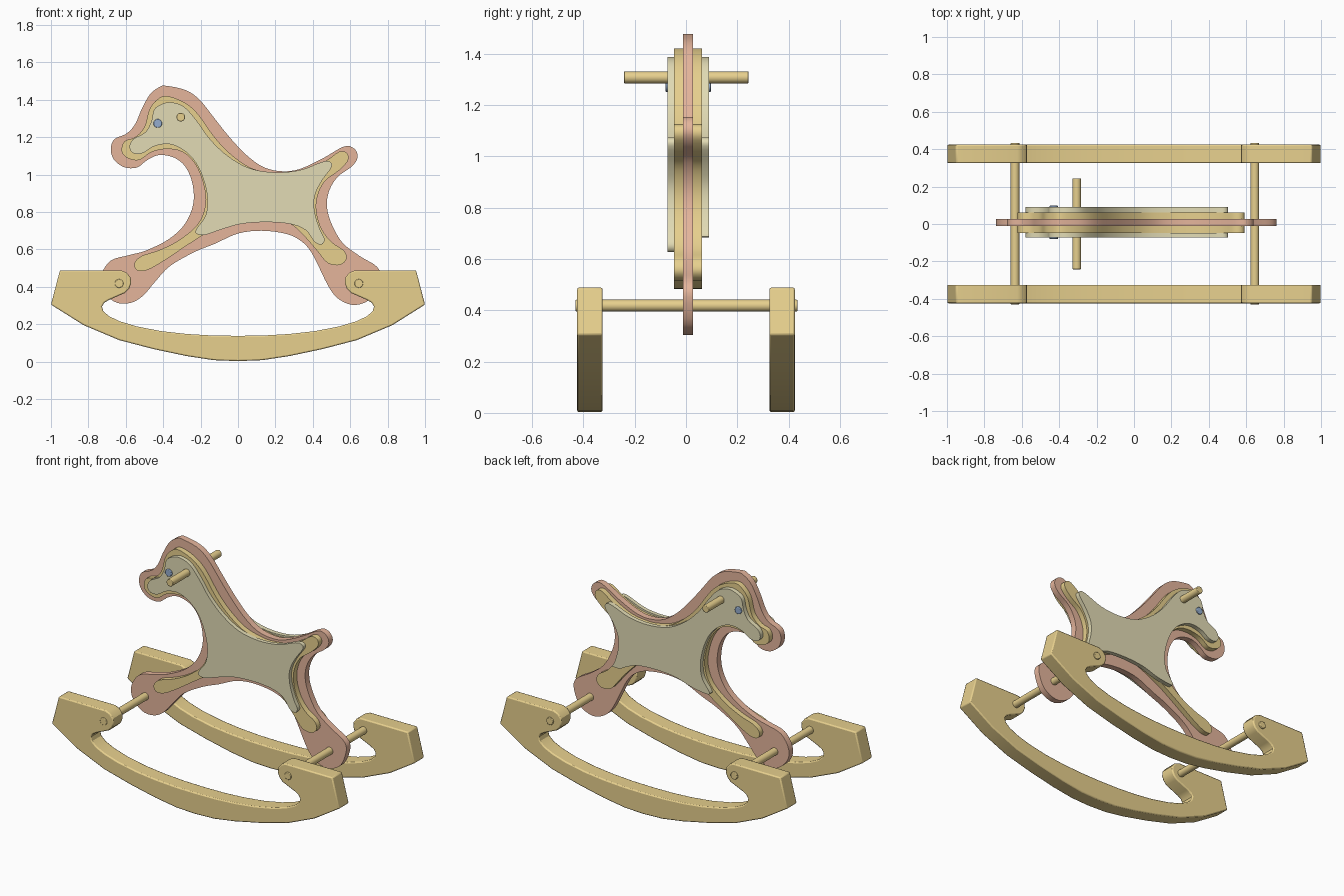
import bpy, bmesh, math
from mathutils import Vector


def material(name, rgb):
    m = bpy.data.materials.new(name)
    m.diffuse_color = (*rgb, 1)
    return m


RED = material("red_wood", (0.78, 0.46, 0.33))
GOLD = material("gold_wood", (0.80, 0.63, 0.27))
PALE = material("pale_wood", (0.76, 0.71, 0.46))
BLUE = material("blue", (0.30, 0.42, 0.62))


def smooth_loop(pts, steps=4):
    """Closed Catmull-Rom curve through the points."""
    out, n = [], len(pts)
    for i in range(n):
        a, b, c, d = (Vector(pts[(i + k) % n]) for k in (-1, 0, 1, 2))
        for s in range(steps):
            t = s / steps
            out.append(0.5 * (2 * b + (c - a) * t + (2 * a - 5 * b + 4 * c - d) * t * t
                              + (3 * b - a - 3 * c + d) * t ** 3))
    return out


def finish(ob, mat, bevel=0):
    bpy.context.collection.objects.link(ob)
    ob.data.materials.append(mat)
    if bevel:
        m = ob.modifiers.new("bevel", 'BEVEL')
        m.width, m.segments, m.limit_method = bevel, 2, 'ANGLE'
        m.angle_limit = math.radians(60)
    bpy.ops.object.select_all(action='DESELECT')
    ob.select_set(True)
    bpy.context.view_layer.objects.active = ob
    bpy.ops.object.shade_smooth_by_angle(angle=math.radians(30))


def plate(name, outline, y0, y1, mat, bevel=0):
    """Flat board: an x-z outline extruded from y0 to y1."""
    bm = bmesh.new()
    face = bm.faces.new([bm.verts.new((p[0], y0, p[1])) for p in outline])
    ext = bmesh.ops.extrude_face_region(bm, geom=[face])
    vs = [g for g in ext["geom"] if isinstance(g, bmesh.types.BMVert)]
    bmesh.ops.translate(bm, vec=(0, y1 - y0, 0), verts=vs)
    bmesh.ops.recalc_face_normals(bm, faces=bm.faces)
    me = bpy.data.meshes.new(name)
    bm.to_mesh(me)
    bm.free()
    finish(bpy.data.objects.new(name, me), mat, bevel)


def dowel(name, x, z, r, y0, y1, mat):
    ring = [(x + r * math.cos(a), z + r * math.sin(a))
            for a in (i * math.tau / 32 for i in range(32))]
    plate(name, ring, y0, y1, mat, 0.003)


# Horse core board
core = [(-.385, 1.475), (-.28, 1.452), (-.205, 1.40), (-.125, 1.30), (-.045, 1.20), (.045, 1.105),
        (.137, 1.04), (.235, 1.018), (.33, 1.03), (.45, 1.085), (.565, 1.15), (.62, 1.14), (.64, 1.095),
        (.61, 1.045), (.535, .99), (.49, .92), (.475, .84), (.495, .75), (.555, .64), (.65, .565),
        (.74, .51), (.762, .45), (.72, .345), (.63, .303), (.545, .33), (.485, .40), (.395, .58),
        (.33, .65), (.25, .685), (.125, .70), (0, .685), (-.125, .63), (-.235, .585), (-.365, .51),
        (-.445, .425), (-.51, .35), (-.58, .313), (-.66, .32), (-.725, .385), (-.733, .46), (-.68, .54),
        (-.58, .57), (-.49, .595), (-.37, .655), (-.285, .735), (-.24, .84), (-.243, .95), (-.28, 1.04),
        (-.34, 1.09), (-.42, 1.105), (-.485, 1.078), (-.54, 1.038), (-.61, 1.04), (-.665, 1.083),
        (-.68, 1.14), (-.66, 1.19), (-.595, 1.22), (-.55, 1.27), (-.515, 1.35), (-.47, 1.43), (-.42, 1.468)]
plate("horse_core", smooth_loop(core), -.012, .028, RED)

# Middle boards, one on each face of the core
mid = [(-.38, 1.42), (-.29, 1.388), (-.215, 1.325), (-.125, 1.20), (-.045, 1.115), (.06, 1.04),
       (.17, 1.008), (.25, 1.003), (.355, 1.018), (.465, 1.07), (.54, 1.122), (.583, 1.115), (.588, 1.075),
       (.54, 1.022), (.465, .965), (.425, .885), (.42, .80), (.447, .71), (.50, .64), (.565, .595),
       (.58, .55), (.545, .517), (.48, .527), (.425, .59), (.36, .665), (.275, .74), (.14, .782),
       (.01, .768), (-.14, .703), (-.26, .63), (-.395, .54), (-.485, .49), (-.54, .488), (-.553, .527),
       (-.515, .565), (-.42, .597), (-.315, .65), (-.215, .735), (-.174, .84), (-.185, .95),
       (-.228, 1.055), (-.295, 1.12), (-.378, 1.137), (-.463, 1.12), (-.528, 1.078), (-.59, 1.088),
       (-.622, 1.125), (-.607, 1.178), (-.55, 1.20), (-.50, 1.255), (-.473, 1.35), (-.43, 1.403)]
plate("horse_middle_front", smooth_loop(mid), -.047, -.012, GOLD)
plate("horse_middle_back", smooth_loop(mid), .028, .062, GOLD)

# Outer body panels; the rear one has slightly shorter legs
side = [(-.35, 1.386), (-.285, 1.36), (-.22, 1.287), (-.15, 1.19), (-.055, 1.10), (.06, 1.035),
        (.195, 1.012), (.33, 1.024), (.447, 1.067), (.49, 1.07), (.50, 1.04), (.447, .965), (.41, .885),
        (.41, .80), (.437, .71), (.463, .655), (.447, .627), (.41, .64), (.362, .703), (.275, .737),
        (.14, .746), (.01, .735), (-.10, .703), (-.18, .677), (-.222, .685), (-.222, .71), (-.174, .78),
        (-.163, .87), (-.185, .976), (-.228, 1.067), (-.29, 1.13), (-.367, 1.163), (-.447, 1.152),
        (-.51, 1.115), (-.56, 1.115), (-.58, 1.147), (-.56, 1.19), (-.495, 1.227), (-.463, 1.286),
        (-.447, 1.35), (-.40, 1.38)]
plate("body_panel_front", smooth_loop(side), -.072, -.047, PALE)
back = [(x - max(0, .69 - z) * .3, .69 + (z - .69) * .1 if z < .69 else z) for x, z in side]
plate("body_panel_back", smooth_loop(back), .062, .09, PALE)

# Rockers: half outline from bottom centre round to top centre, mirrored in x
half = [(0, .003), (.13, .008), (.275, .030), (.45, .067), (.635, .115), (.825, .195), (1, .305),
        (.952, .488), (.625, .488), (.594, .475), (.574, .45), (.571, .42), (.582, .39), (.605, .367),
        (.69, .33), (.715, .315), (.727, .295), (.72, .27), (.69, .243), (.63, .215), (.54, .188),
        (.41, .163), (.275, .148), (.14, .14), (0, .138)]
# the two arms join below the hollow, so the outline runs bottom -> right -> top -> left
outline = half + [(-x, z) for x, z in half[-2:0:-1]]
for label, y0, y1 in (("front", -.424, -.325), ("back", .325, .424)):
    plate("rocker_" + label, outline, y0, y1, GOLD, 0.007)

# Cross rods, handle and eyes
dowel("front_cross_rod", -.636, .418, .023, -.43, .434, GOLD)
dowel("rear_cross_rod", .646, .418, .023, -.43, .434, GOLD)
dowel("handle_bar", -.306, 1.307, .023, -.242, .244, GOLD)
dowel("eye_front", -.429, 1.274, .023, -.08, -.04, BLUE)
dowel("eye_back", -.429, 1.274, .023, .05, .098, BLUE)
